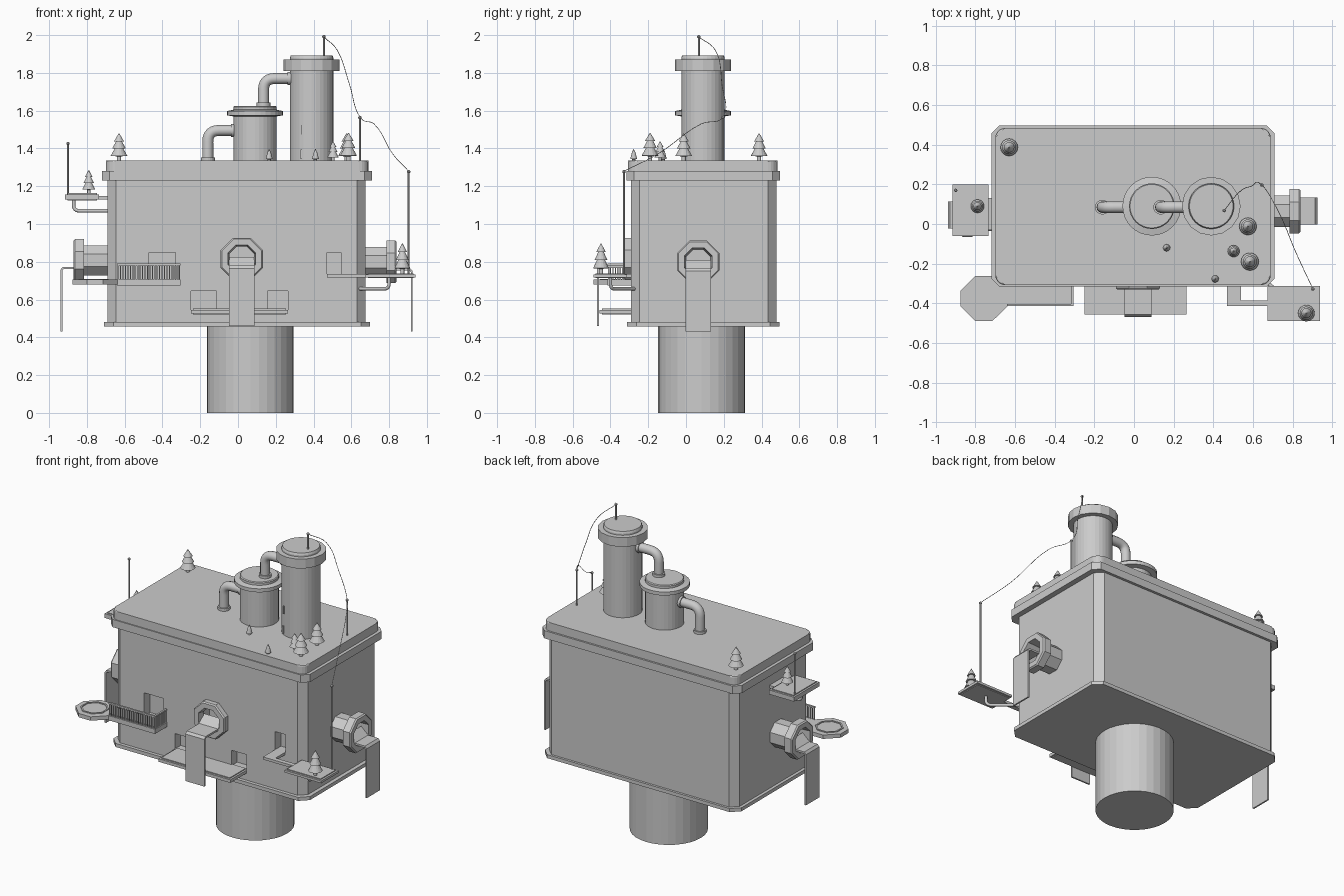
import bpy, bmesh, math
from mathutils import Vector, Matrix

if "Cube" in bpy.data.objects:
    bpy.data.objects.remove(bpy.data.objects["Cube"])

GREY = bpy.data.materials.new("plain_grey")
GREY.diffuse_color = (0.6, 0.6, 0.6, 1)
GREY.use_nodes = True
GREY.node_tree.nodes["Principled BSDF"].inputs["Base Color"].default_value = GREY.diffuse_color


def finish(name, bm):
    bmesh.ops.recalc_face_normals(bm, faces=bm.faces)
    me = bpy.data.meshes.new(name)
    bm.to_mesh(me)
    bm.free()
    me.materials.append(GREY)
    ob = bpy.data.objects.new(name, me)
    bpy.context.collection.objects.link(ob)
    return ob


def prism(name, pts, z0, z1, bevel=0):
    """Extrude a plan outline from z0 to z1, optionally bevelling the top."""
    bm = bmesh.new()
    lo = [bm.verts.new((x, y, z0)) for x, y in pts]
    hi = [bm.verts.new((x, y, z1)) for x, y in pts]
    n = len(pts)
    bm.faces.new(lo[::-1])
    top = bm.faces.new(hi)
    for i in range(n):
        j = (i + 1) % n
        bm.faces.new((lo[i], lo[j], hi[j], hi[i]))
    if bevel:
        bmesh.ops.bevel(bm, geom=list(top.edges), offset=bevel, segments=2,
                        profile=0.5, affect='EDGES')
    return finish(name, bm)


def box(name, x0, x1, y0, y1, z0, z1):
    return prism(name, [(x0, y0), (x1, y0), (x1, y1), (x0, y1)], z0, z1)


def rounded(x0, x1, y0, y1, r, segs=1):
    pts = []
    for k, (cx, cy) in enumerate([(x1 - r, y1 - r), (x0 + r, y1 - r),
                                  (x0 + r, y0 + r), (x1 - r, y0 + r)]):
        for i in range(segs + 1):
            a = math.pi / 2 * (k + i / segs)
            pts.append((cx + r * math.cos(a), cy + r * math.sin(a)))
    return pts


def lathe(name, profile, n, loc, closed=False, phase=0):
    """Revolve (radius, height) points about z; closed makes a hollow tube."""
    bm = bmesh.new()
    rings = [[bm.verts.new((r * math.cos(t), r * math.sin(t), z))
              for t in (2 * math.pi * (i + phase) / n for i in range(n))]
             for r, z in profile]
    pairs = list(zip(rings, rings[1:]))
    if closed:
        pairs.append((rings[-1], rings[0]))
    else:
        bm.faces.new(rings[0][::-1])
        bm.faces.new(rings[-1])
    for a, b in pairs:
        for i in range(n):
            j = (i + 1) % n
            bm.faces.new((a[i], a[j], b[j], b[i]))
    ob = finish(name, bm)
    ob.location = loc
    return ob


def tube(name, pts, radius, bend=0, res=4, smooth=False):
    """Sweep a circle along a path with rounded elbows."""
    pts = [Vector(p) for p in pts]
    path = [pts[0]]
    for a, b, c in zip(pts, pts[1:], pts[2:]):
        p, q = b + (a - b).normalized() * bend, b + (c - b).normalized() * bend
        for i in range(7 if bend else 1):
            t = i / 6
            path.append(p * (1 - t) ** 2 + b * 2 * t * (1 - t) + q * t * t)
    path.append(pts[-1])
    if smooth:
        path = pts
    cu = bpy.data.curves.new(name, 'CURVE')
    cu.dimensions = '3D'
    cu.bevel_depth = radius
    cu.bevel_resolution = res
    cu.use_fill_caps = True
    if smooth:
        sp = cu.splines.new('BEZIER')
        sp.bezier_points.add(len(path) - 1)
        for bp, p in zip(sp.bezier_points, path):
            bp.co = p
            bp.handle_left_type = bp.handle_right_type = 'AUTO'
        cu.resolution_u = 6
    else:
        sp = cu.splines.new('POLY')
        sp.points.add(len(path) - 1)
        for sv, p in zip(sp.points, path):
            sv.co = (*p, 1)
    tmp = bpy.data.objects.new(name + "_path", cu)
    bpy.context.collection.objects.link(tmp)
    bpy.context.view_layer.update()
    me = bpy.data.meshes.new_from_object(
        tmp.evaluated_get(bpy.context.evaluated_depsgraph_get()))
    bpy.data.objects.remove(tmp)
    me.materials.clear()
    me.materials.append(GREY)
    ob = bpy.data.objects.new(name, me)
    bpy.context.collection.objects.link(ob)
    return ob


# Column, body, flange, rim and roof
lathe("support_column", [(0.23, 0), (0.23, 0.47)], 32, (0.065, 0.083, 0))
body = prism("main_body", rounded(-0.69, 0.675, -0.29, 0.48, 0.045), 0.47, 1.25)
prism("base_flange", rounded(-0.71, 0.70, -0.312, 0.495, 0.05), 0.457, 0.48)
prism("roof_rim", rounded(-0.72, 0.71, -0.315, 0.497, 0.04), 1.23, 1.28)
prism("roof_slab", rounded(-0.70, 0.69, -0.308, 0.485, 0.05, 5), 1.28, 1.335, 0.008)

# Doorways and front outlet cut into the body
cutters = [box("door_cutter", a, b, -0.4, -0.23, z0, z1) for a, b, z0, z1 in [
    (-0.47, -0.33, 0.70, 0.85), (-0.25, -0.115, 0.545, 0.645),
    (0.155, 0.265, 0.545, 0.645), (0.47, 0.545, 0.733, 0.85)]]
hole = lathe("outlet_cutter", [(0.084, -0.08), (0.084, 0.1)], 8, (0.02, -0.29, 0.815), phase=0.5)
hole.rotation_euler = (math.pi / 2, 0, 0)
for c in cutters + [hole]:
    c.hide_render = True
    m = body.modifiers.new("opening", 'BOOLEAN')
    m.operation, m.object, m.solver = 'DIFFERENCE', c, 'EXACT'
bpy.context.view_layer.update()
body_mesh = bpy.data.meshes.new_from_object(
    body.evaluated_get(bpy.context.evaluated_depsgraph_get()))
body.modifiers.clear()
body.data = body_mesh
for c in cutters + [hole]:
    bpy.data.objects.remove(c)


# Octagonal outlets with a falling sheet
def outlet(name, loc, turn, neck, depth, reach, bottom):
    place = Matrix.Translation(loc) @ Matrix.Rotation(turn, 4, 'Z')
    end = neck + depth
    prof = [(0.084, 0.0), (0.121, neck), (0.121, end - 0.008), (0.114, end),
            (0.08, end), (0.07, 0.0)]
    if neck:
        prof = [(0.086, -0.01), (0.086, neck), (0.121, neck), (0.121, end - 0.008),
                (0.114, end), (0.08, end), (0.07, 0.002), (0.001, 0.001), (0.001, -0.01)]
    ring = lathe(name + "_ring", prof, 8, (0, 0, 0), True, 0.5)
    ring.matrix_world = place @ Matrix.Rotation(math.pi / 2, 4, 'X')
    zb = bottom - loc[2]
    side = [(-end + 0.05, 0.01), (-end, -0.035), (-reach + 0.012, -0.035), (-reach, -0.05), (-reach, zb),
            (-reach + 0.01, zb), (-reach + 0.01, -0.055), (-reach + 0.016, -0.047),
            (-end + 0.005, -0.047), (-end + 0.05, -0.005)]
    bm = bmesh.new()
    l, r = [[bm.verts.new((x, y, z)) for y, z in side] for x in (-0.068, 0.068)]
    for i in range(9):
        bm.faces.new((l[i], l[i + 1], r[i + 1], r[i]))
    bm.faces.new((l[9], l[0], r[0], r[9]))
    bm.faces.new(l)
    bm.faces.new(r[::-1])
    finish(name + "_sheet", bm).matrix_world = place


outlet("front_outlet", (0.02, -0.29, 0.815), 0, 0, 0.04, 0.18, 0.46)
outlet("left_outlet", (-0.69, 0.045, 0.808), -math.pi / 2, 0.125, 0.055, 0.25, 0.43)
outlet("right_outlet", (0.675, 0.065, 0.80), math.pi / 2, 0.11, 0.055, 0.25, 0.43)

# Roof tanks with collars
lathe("short_tank", [(0.115, 1.33), (0.115, 1.57), (0.148, 1.575), (0.148, 1.598),
                     (0.115, 1.605), (0.115, 1.62), (0.11, 1.625)], 32, (0.09, 0.09, 0))
lathe("tall_tank", [(0.115, 1.33), (0.115, 1.88), (0.11, 1.893)], 32, (0.39, 0.09, 0))
lathe("tall_tank_collar", [(0.114, 1.81), (0.148, 1.81), (0.148, 1.87), (0.114, 1.87)],
      16, (0.39, 0.09, 0), True)
for i, (x, z) in enumerate([(0.34, 1.5), (0.335, 1.37)]):
    box("tank_slit_%d" % i, x - 0.004, x + 0.004, -0.02, 0.0, z - 0.025, z + 0.025)

# Elbow pipes and their flanges
for name, x, z0, z1, x1 in [("lower", -0.16, 1.33, 1.495, -0.02), ("upper", 0.135, 1.62, 1.77, 0.28)]:
    tube(name + "_elbow_pipe", [(x, 0.085, z0), (x, 0.085, z1), (x1, 0.085, z1)], 0.029, 0.06)
    lathe(name + "_pipe_foot", [(0.037, z0), (0.037, z0 + 0.022)], 20, (x, 0.085, 0))
    tube(name + "_pipe_flange", [(x1 - 0.018, 0.085, z1), (x1, 0.085, z1)], 0.035)

# Landing pad with raised edge, and balcony with railing
pad = [(-0.875, -0.335), (-0.80, -0.262), (-0.70, -0.262), (-0.635, -0.31),
       (-0.635, -0.412), (-0.715, -0.49), (-0.80, -0.49), (-0.875, -0.415)]
prism("landing_pad", pad, 0.68, 0.705)
lathe("landing_pad_ring", [(0.075, 0.704), (0.085, 0.704), (0.085, 0.71), (0.075, 0.71)],
      8, (-0.765, -0.376, 0), True, 0.5)
box("balcony_floor", -0.64, -0.305, -0.415, -0.28, 0.675, 0.705)
box("balcony_top_rail", -0.64, -0.305, -0.415, -0.403, 0.78, 0.79)
box("balcony_end_rail", -0.317, -0.305, -0.415, -0.285, 0.78, 0.79)
for i in range(26):
    x = -0.634 + i * 0.0129
    box("rail_post_%d" % i, x - 0.003, x + 0.003, -0.412, -0.406, 0.70, 0.785)
for i in range(9):
    y = -0.40 + i * 0.013
    box("end_post_%d" % i, -0.314, -0.308, y - 0.003, y + 0.003, 0.70, 0.785)


# Rimmed decks
def deck(name, x0, x1, y0, y1, z0, z1):
    box(name, x0 + 0.012, x1 - 0.012, y0 + 0.012, y1 - 0.012, z0, z1)
    box(name + "_border", x0, x1, y0, y1, z0 + 0.004, z1 - 0.006)


deck("centre_deck", -0.25, 0.265, -0.457, -0.27, 0.522, 0.552)
deck("right_deck", 0.675, 0.94, -0.49, -0.312, 0.713, 0.738)
deck("left_deck", -0.915, -0.735, -0.06, 0.20, 1.125, 1.163)
box("right_walk_near", 0.47, 0.54, -0.415, -0.27, 0.717, 0.734)
box("right_walk_far", 0.54, 0.69, -0.415, -0.385, 0.717, 0.734)
box("left_deck_link", -0.74, -0.68, -0.03, 0.13, 1.13, 1.148)
tube("left_deck_brace", [(-0.68, 0.06, 1.07), (-0.87, 0.06, 1.07), (-0.87, 0.06, 1.13)], 0.009, 0.03)
tube("right_deck_brace", [(0.64, -0.27, 0.657), (0.80, -0.40, 0.657), (0.80, -0.40, 0.72)], 0.009, 0.03)


# Trees: trunk and three stacked cones
def tree(i, x, y, z, h, r):
    prof = [(0.25, 0), (0.25, 0.17), (1, 0.19), (0.5, 0.46), (0.8, 0.46),
            (0.36, 0.71), (0.6, 0.71), (0.03, 1)]
    if r < 0.02:
        prof = [(0.5, 0), (0.5, 0.15), (1, 0.17), (0.6, 0.65), (0.04, 1)]
    lathe("tree_%d" % i, [(a * r, b * h) for a, b in prof], 16, (x, y, z))


for i, t in enumerate([(-0.63, 0.387, 1.333, 0.147, 0.044), (-0.79, 0.09, 1.16, 0.125, 0.034),
                       (0.575, -0.012, 1.333, 0.147, 0.044), (0.503, -0.137, 1.333, 0.105, 0.03),
                       (0.585, -0.19, 1.333, 0.15, 0.045), (0.165, -0.12, 1.333, 0.065, 0.018),
                       (0.41, -0.277, 1.333, 0.065, 0.018), (0.87, -0.45, 0.735, 0.163, 0.042)]):
    tree(i, *t)

# Masts with ball tips, and the hanging cable
for i, (x, y, z0, z1) in enumerate([(-0.90, 0.17, 1.15, 1.435), (0.903, -0.328, 0.73, 1.285),
                                    (0.455, 0.068, 1.89, 2.0), (0.645, 0.197, 1.33, 1.572)]):
    lathe("mast_%d" % i, [(0.005, z0), (0.005, z1 - 0.016), (0.009, z1 - 0.011),
                          (0.009, z1 - 0.005), (0.004, z1)], 8, (x, y, 0))
tube("cable", [(0.455, 0.068, 1.99), (0.525, 0.155, 1.92), (0.59, 0.19, 1.74), (0.645, 0.197, 1.567),
               (0.72, 0.08, 1.53), (0.82, -0.15, 1.37), (0.903, -0.328, 1.28)], 0.0018, res=1, smooth=True)
